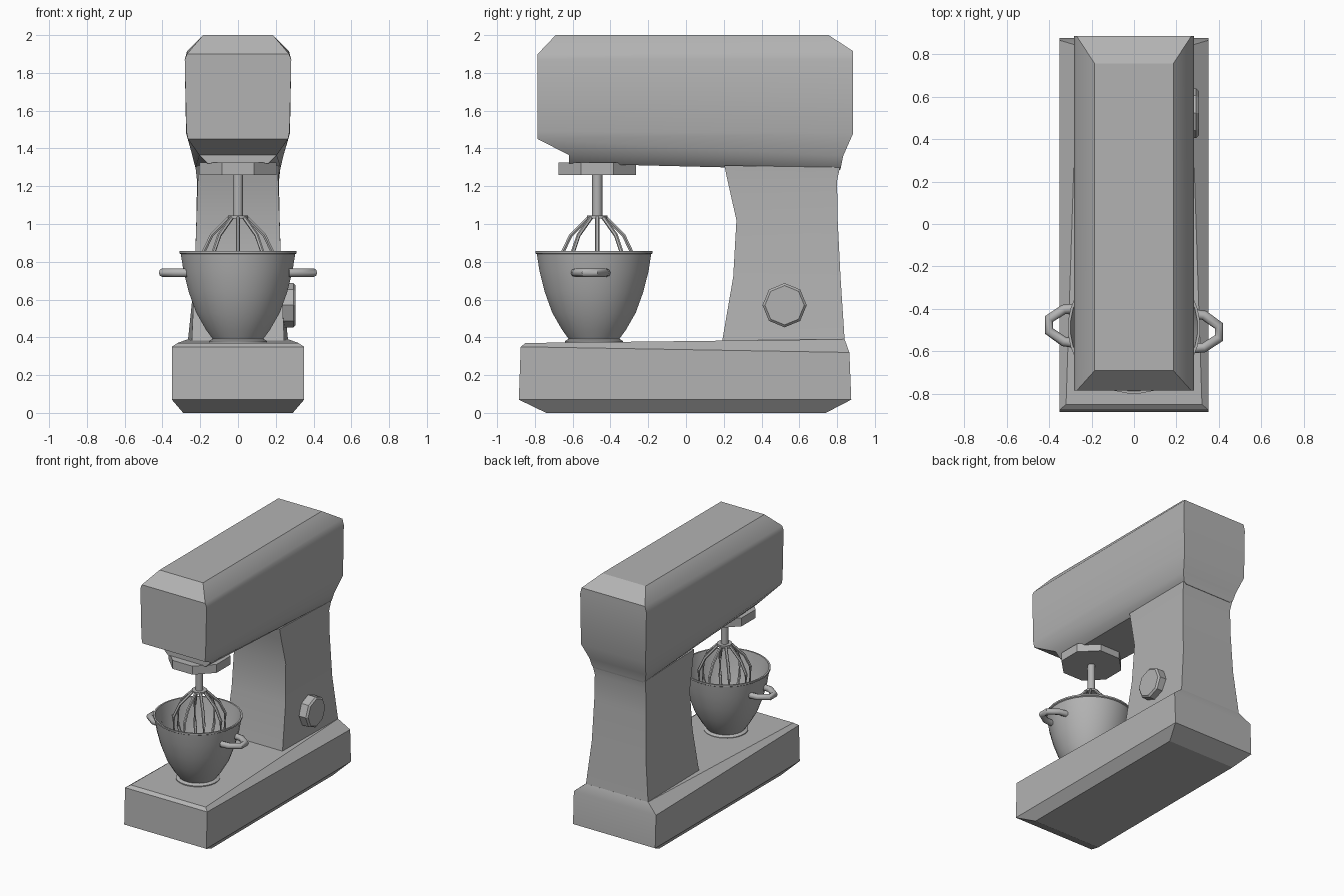
import bpy, bmesh, math
from mathutils import Vector, Matrix

if "Cube" in bpy.data.objects:
    bpy.data.objects.remove(bpy.data.objects["Cube"])

grey = bpy.data.materials.new("plain_grey")
grey.use_nodes = True
grey.diffuse_color = (0.45, 0.45, 0.45, 1)
grey.node_tree.nodes["Principled BSDF"].inputs["Base Color"].default_value = (0.45, 0.45, 0.45, 1)


def finish(name, bm, angle=30):
    bmesh.ops.recalc_face_normals(bm, faces=bm.faces)
    mesh = bpy.data.meshes.new(name)
    bm.to_mesh(mesh)
    bm.free()
    ob = bpy.data.objects.new(name, mesh)
    bpy.context.collection.objects.link(ob)
    mesh.materials.append(grey)
    bpy.ops.object.select_all(action='DESELECT')
    bpy.context.view_layer.objects.active = ob
    ob.select_set(True)
    bpy.ops.object.shade_smooth_by_angle(angle=math.radians(angle))
    return ob


def bridge(bm, a, b):
    for i in range(len(a)):
        j = (i + 1) % len(a)
        bm.faces.new((a[i], a[j], b[j], b[i]))


def loft(name, rings, angle=30):
    """Stack four-cornered rings: front y, front z, front half width, back y, back z, back half width."""
    bm = bmesh.new()
    loops = []
    for fy, fz, fw, by, bz, bw in rings:
        loops.append([bm.verts.new(c) for c in
                      ((-fw, fy, fz), (fw, fy, fz), (bw, by, bz), (-bw, by, bz))])
    for a, b in zip(loops, loops[1:]):
        bridge(bm, a, b)
    bm.faces.new(loops[0])
    bm.faces.new(loops[-1])
    return finish(name, bm, angle)


def lathe(name, profile, centre, sides, angle=40):
    """Turn a radius and height profile about a vertical axis."""
    bm = bmesh.new()
    loops = []
    for r, z in profile:
        loops.append([bm.verts.new((centre[0] + r * math.cos(t), centre[1] + r * math.sin(t), z))
                      for t in (math.tau * (k + 0.5) / sides for k in range(sides))])
    for a, b in zip(loops, loops[1:]):
        bridge(bm, a, b)
    bm.faces.new(loops[0])
    bm.faces.new(loops[-1])
    return finish(name, bm, angle)


def tube(name, points, radius, sides=6):
    """Sweep a round section along an open path."""
    bm = bmesh.new()
    pts = [Vector(p) for p in points]
    loops = []
    for i, p in enumerate(pts):
        d = (pts[min(i + 1, len(pts) - 1)] - pts[max(i - 1, 0)]).normalized()
        side = d.cross(Vector((0, 0, 1)))
        side = side.normalized() if side.length > 0.01 else Vector((1, 0, 0))
        up = side.cross(d)
        loops.append([bm.verts.new(p + radius * (math.cos(t) * side + math.sin(t) * up))
                      for t in (math.tau * k / sides for k in range(sides))])
    for a, b in zip(loops, loops[1:]):
        bridge(bm, a, b)
    bm.faces.new(loops[0])
    bm.faces.new(loops[-1])
    return finish(name, bm, 50)


# Base slab with undercut foot and sloping top
loft("base", [
    (-0.74, 0, 0.29, 0.74, 0, 0.29),
    (-0.885, 0.07, 0.35, 0.875, 0.07, 0.35),
    (-0.875, 0.35, 0.35, 0.865, 0.32, 0.35),
    (-0.85, 0.37, 0.32, 0.84, 0.39, 0.265)], 20)

# Column, waisted in the middle
loft("column", [
    (0.19, 0.37, 0.245, 0.84, 0.385, 0.265),
    (0.25, 0.72, 0.23, 0.818, 0.72, 0.23),
    (0.267, 1.02, 0.22, 0.802, 1.04, 0.22),
    (0.22, 1.23, 0.213, 0.80, 1.23, 0.217),
    (0.203, 1.31, 0.212, 0.815, 1.30, 0.225)])

# Head with chamfered top and tapered underside
loft("head", [
    (-0.62, 1.32, 0.16, 0.815, 1.285, 0.2),
    (-0.62, 1.365, 0.205, 0.82, 1.30, 0.226),
    (-0.785, 1.45, 0.265, 0.832, 1.36, 0.24),
    (-0.785, 1.49, 0.273, 0.885, 1.48, 0.275),
    (-0.785, 1.87, 0.282, 0.885, 1.87, 0.282),
    (-0.785, 1.90, 0.27, 0.885, 1.915, 0.27),
    (-0.69, 2.0, 0.185, 0.755, 2.0, 0.185)])

# Drive hub and shaft
whisk_y = -0.47
lathe("drive_hub", [(0.222, 1.26), (0.222, 1.325)], (0, whisk_y), 8, 20)
lathe("whisk_shaft", [(0.027, 1.03), (0.027, 1.27)], (0, whisk_y), 10)
lathe("whisk_collar", [(0.055, 1.03), (0.055, 1.045)], (0, whisk_y), 10)

# Whisk wires, each a half loop
wire = [(0.045, 1.035), (0.14, 0.94), (0.183, 0.85), (0.18, 0.72), (0.13, 0.58), (0.06, 0.51), (0.0, 0.49)]
for k in range(8):
    c, s = math.cos(k * math.pi / 4), math.sin(k * math.pi / 4)
    tube(f"whisk_wire_{k + 1}", [(r * c, whisk_y + r * s, z) for r, z in wire], 0.011)

# Bowl with an open thin wall and a foot ring
bowl_y = -0.487
lathe("bowl", [
    (0.13, 0.385), (0.17, 0.44), (0.222, 0.53), (0.262, 0.64), (0.29, 0.75), (0.304, 0.84),
    (0.312, 0.845), (0.312, 0.857), (0.30, 0.857),
    (0.28, 0.75), (0.25, 0.64), (0.21, 0.53), (0.155, 0.44), (0.11, 0.405)], (0, bowl_y), 32)
lathe("bowl_foot", [(0.155, 0.36), (0.155, 0.38), (0.13, 0.395)], (0, bowl_y), 32)

# Bowl handles, one turned half way round from the other
path = [(0.27, 0.07), (0.33, 0.062), (0.40, 0.012), (0.40, -0.045), (0.33, -0.09), (0.27, -0.095)]
for name, sign in (("left_handle", 1), ("right_handle", -1)):
    tube(name, [(sign * x, bowl_y + sign * y - 0.005, 0.742) for x, y in path], 0.023, 8)

# Speed knob on the left side of the column
bm = bmesh.new()
bmesh.ops.create_cone(bm, cap_ends=True, segments=8, radius1=0.117, radius2=0.117, depth=0.09,
                      matrix=Matrix.Translation((0.26, 0.522, 0.57)) @ Matrix.Rotation(math.pi / 2, 4, 'Y'))
rim = [e for e in bm.edges if all(v.co.x > 0.29 for v in e.verts)]
bmesh.ops.bevel(bm, geom=rim, offset=0.012, segments=1, affect='EDGES')
finish("speed_knob", bm, 20)
